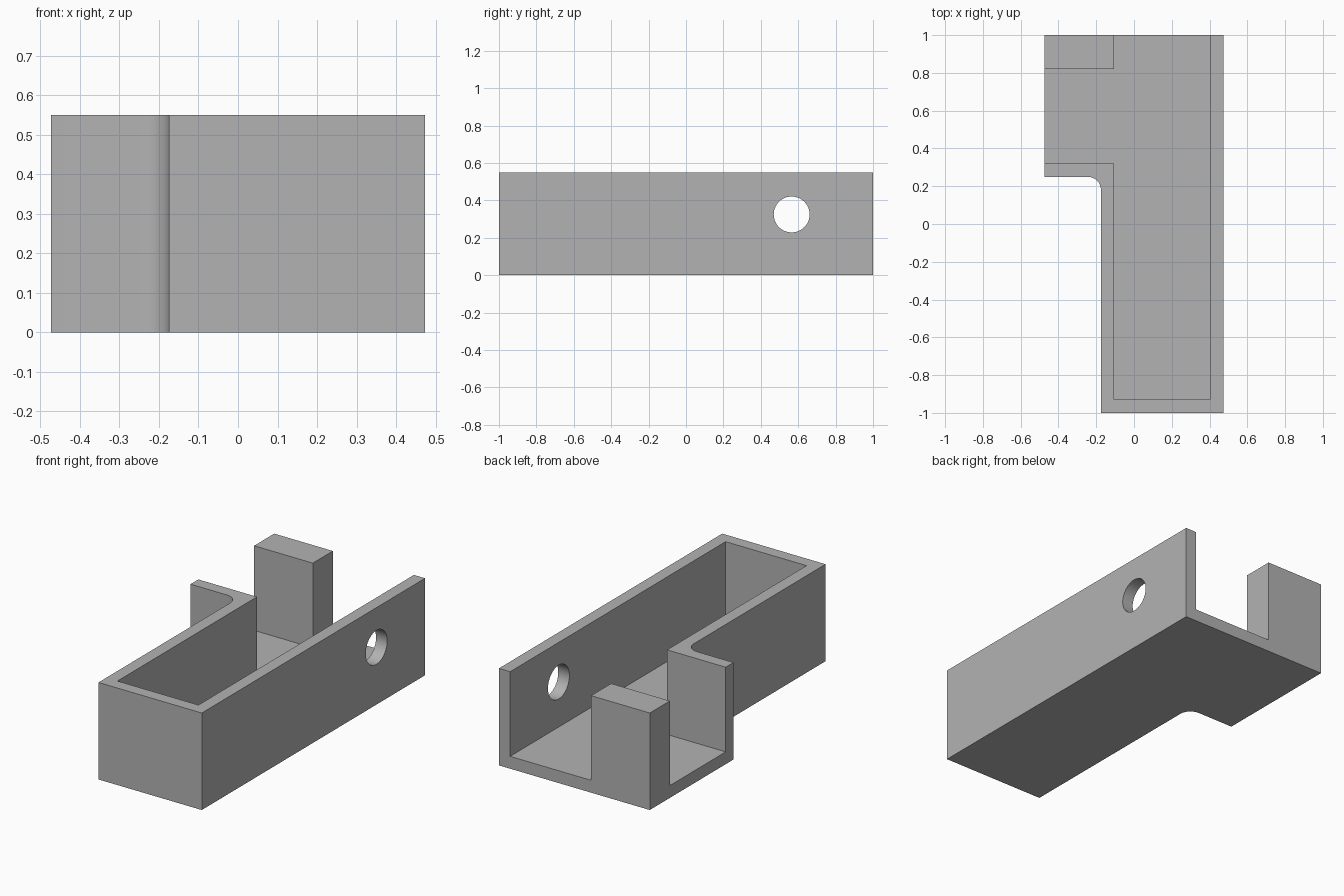
import bpy
import bmesh
from math import cos, sin, radians

default = bpy.data.objects.get("Cube")
if default:
    bpy.data.objects.remove(default, do_unlink=True)

HEIGHT, FLOOR = 0.55, 0.07
X, SIDE, WALL, FILLET = 0.473, -0.175, 0.07, 0.07
STEP = 0.25          # where the narrow tray widens

grey = bpy.data.materials.new("light grey")
grey.use_nodes = True
grey.diffuse_color = (0.45, 0.45, 0.45, 1)
grey.node_tree.nodes["Principled BSDF"].inputs["Base Color"].default_value = grey.diffuse_color


def prism(name, outline, z0, z1):
    """Extrude an xy outline between two heights."""
    bm = bmesh.new()
    face = bm.faces.new([bm.verts.new((x, y, z0)) for x, y in outline])
    top = bmesh.ops.extrude_face_region(bm, geom=[face])["geom"]
    for v in top:
        if isinstance(v, bmesh.types.BMVert):
            v.co.z = z1
    bmesh.ops.recalc_face_normals(bm, faces=bm.faces)
    mesh = bpy.data.meshes.new(name)
    bm.to_mesh(mesh)
    bm.free()
    mesh.materials.append(grey)
    obj = bpy.data.objects.new(name, mesh)
    bpy.context.collection.objects.link(obj)
    return obj


def cut(target, cutter):
    """Subtract the cutter, then discard it."""
    cutter.hide_render = True
    mod = target.modifiers.new("cut", "BOOLEAN")
    mod.operation, mod.solver, mod.object = "DIFFERENCE", "EXACT", cutter
    bpy.context.view_layer.objects.active = target
    bpy.ops.object.modifier_apply(modifier=mod.name)
    bpy.data.objects.remove(cutter, do_unlink=True)


# Outer body: L-shaped plan with a filleted inside corner
arc = [(SIDE - FILLET + FILLET * cos(radians(a)), STEP - FILLET + FILLET * sin(radians(a)))
       for a in range(0, 91, 6)]
body = prism("tray_body", [(X, -1), (X, 1), (-X, 1), (-X, STEP)] + arc[::-1] + [(SIDE, -1)],
             0, HEIGHT)

# Cavity: open at the back and at the side, leaving a corner post
inner = SIDE + WALL
cavity = [(X - WALL, WALL - 1), (X - WALL, 1.2), (inner, 1.2), (inner, 0.82),
          (-0.7, 0.82), (-0.7, STEP + WALL), (inner, STEP + WALL), (inner, WALL - 1)]
cut(body, prism("cavity_cutter", cavity, FLOOR, 0.8))

# Round hole through the long wall
bpy.ops.mesh.primitive_cylinder_add(vertices=48, radius=0.096, depth=0.3,
                                    location=(X, 0.565, 0.325), rotation=(0, radians(90), 0))
hole = bpy.context.object
hole.name = "hole_cutter"
hole.data.materials.append(grey)
cut(body, hole)

# Smooth the fillet and hole, keep the other edges sharp
bpy.ops.object.select_all(action="DESELECT")
body.select_set(True)
bpy.context.view_layer.objects.active = body
bpy.ops.object.shade_smooth_by_angle(angle=radians(30))
